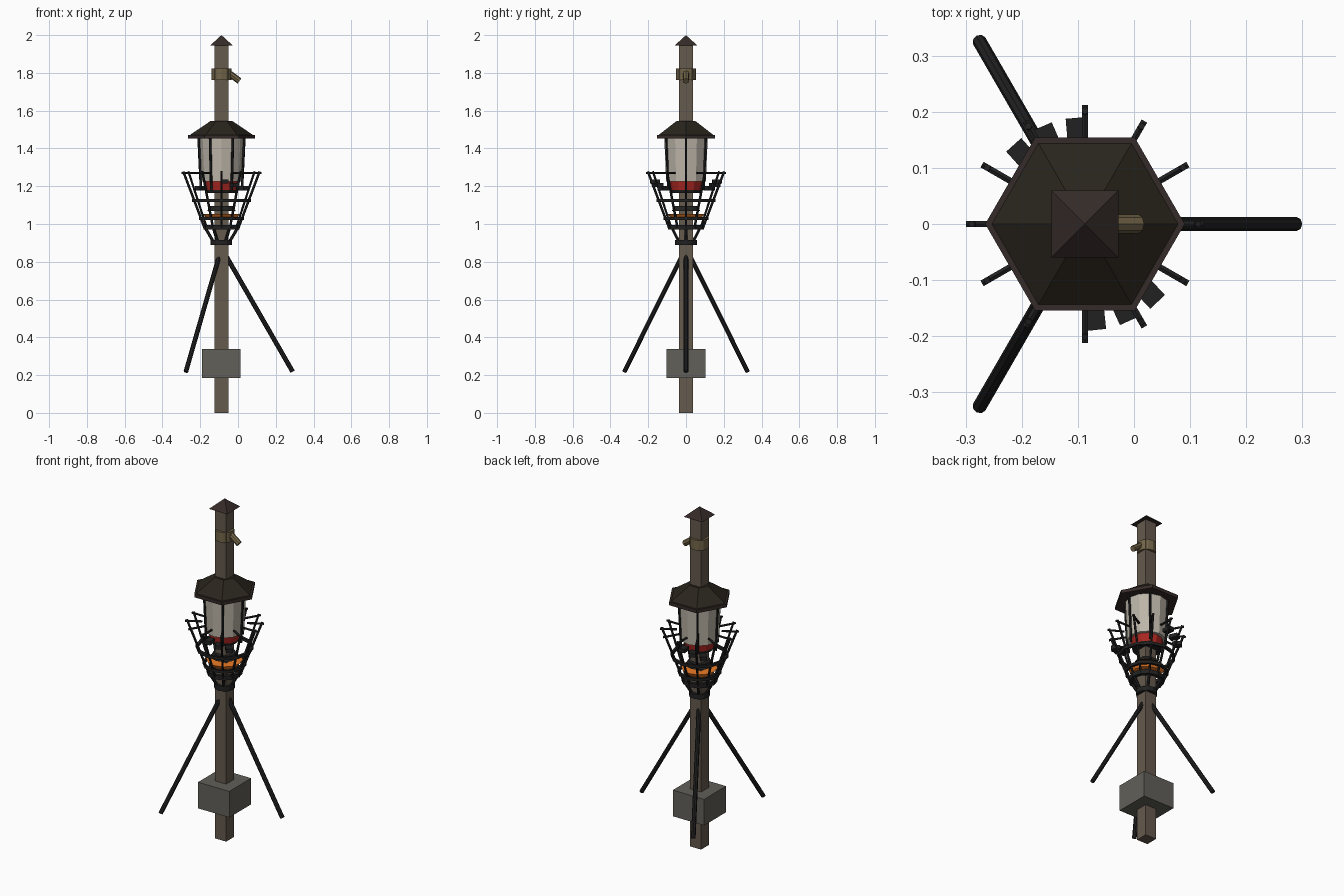
import bpy, math
from mathutils import Vector

if "Cube" in bpy.data.objects:
    bpy.data.objects.remove(bpy.data.objects["Cube"])

CX = -0.0875  # axis of the post


def mat(name, r, g, b):
    m = bpy.data.materials.new(name)
    m.diffuse_color = (r, g, b, 1)
    m.use_nodes = True
    m.node_tree.nodes["Principled BSDF"].inputs["Base Color"].default_value = m.diffuse_color
    return m


WOOD = mat("wood", .13, .10, .075)
IRON = mat("iron", .014, .015, .014)
ROOF = mat("roof", .022, .018, .012)
TRIM = mat("trim", .035, .024, .021)
STONE = mat("stone", .12, .115, .10)
GLASS = mat("glass", .50, .46, .39)
RED = mat("red", .40, .02, .015)
EMBER = mat("ember", .85, .20, .02)
ROPE = mat("rope", .17, .13, .065)


def finish(name, m):
    o = bpy.context.object
    o.name = name
    o.data.materials.append(m)
    return o


def box(name, loc, size, m, rz=0):
    bpy.ops.mesh.primitive_cube_add(size=1, location=loc, rotation=(0, 0, rz))
    o = bpy.context.object
    o.scale = size
    return finish(name, m)


def frustum(name, z0, z1, r0, r1, n, m, rz=0):
    bpy.ops.mesh.primitive_cone_add(vertices=n, radius1=r0, radius2=r1, depth=z1 - z0,
                                    location=(CX, 0, (z0 + z1) / 2), rotation=(0, 0, rz))
    return finish(name, m)


def polar(deg, r, z):
    a = math.radians(deg)
    return Vector((CX + r * math.cos(a), r * math.sin(a), z))


def rod(name, a, b, r, m, n=6):
    d = b - a
    bpy.ops.mesh.primitive_cylinder_add(vertices=n, radius=r, depth=d.length, location=(a + b) / 2,
                                        rotation=d.to_track_quat('Z', 'Y').to_euler())
    return finish(name, m)


def ring(name, z, r, h, t, m, n=12):
    # flat-sided hoop from a closed square profile spun round the post
    prof = [(r - t, z - h), (r, z - h), (r, z + h), (r - t, z + h)]
    verts = [polar(360 * i / n, p[0], p[1]) for i in range(n) for p in prof]
    faces = [(4 * i + k, 4 * ((i + 1) % n) + k, 4 * ((i + 1) % n) + (k + 1) % 4, 4 * i + (k + 1) % 4)
             for i in range(n) for k in range(4)]
    me = bpy.data.meshes.new(name)
    me.from_pydata(verts, [], faces)
    o = bpy.data.objects.new(name, me)
    bpy.context.collection.objects.link(o)
    me.materials.append(m)
    return o


# post, cap and footing
box("post", (CX, 0, .975), (.072, .072, 1.95), WOOD)
frustum("post_cap", 1.945, 2.0, .085, 0, 4, TRIM, math.pi / 4)
box("footing_block", (CX, 0, .262), (.204, .204, .154), STONE)

# rope band with its loose end
frustum("rope_band", 1.762, 1.822, .052, .052, 12, ROPE)
rod("rope_end", Vector((-.05, 0, 1.80)), Vector((.008, 0, 1.757)), .017, ROPE, 8)

# tripod struts
for i in range(3):
    rod("strut", polar(120 * i, .025, .83), polar(120 * i, .377, .218), .0125, IRON, 8)

# hexagonal roof and eave
frustum("roof_eave", 1.452, 1.472, .178, .178, 6, TRIM, math.pi / 6)
frustum("roof", 1.472, 1.545, .166, .058, 6, ROOF, math.pi / 6)

# lantern
frustum("lantern_glass", 1.225, 1.453, .105, .115, 12, GLASS)
frustum("lantern_red_base", 1.18, 1.225, .08, .088, 12, RED)
frustum("lantern_floor", 1.165, 1.18, .075, .08, 12, IRON)
for i in range(6):
    rod("lantern_bar", polar(60 * i, .108, 1.18), polar(60 * i, .121, 1.455), .007, IRON)

# basket of outward leaning rods with hooked tips
for i in range(12):
    a = 30 * i
    rod("basket_rod", polar(a, .088, .975), polar(a, .202, 1.278), .0065, IRON)
    rod("basket_hook", polar(a, .12, 1.27), polar(a, .212, 1.27), .0065, IRON)
ring("basket_mid_hoop", 1.125, .155, .008, .014, IRON)
ring("basket_low_hoop", 1.03, .118, .008, .014, IRON)
ring("basket_base_hoop", .983, .096, .012, .022, IRON)

# two arcs of small plates
for start in (95, 276):
    for k in range(3):
        a = start + 18.5 * k
        box("arc_plate", polar(a, .165, 1.225 - .018 * k), (.05, .036, .022), IRON, math.radians(a))

# ember bowl and burner
frustum("ember_bowl", 1.025, 1.052, .075, .098, 12, EMBER)
frustum("burner", 1.07, 1.095, .075, .06, 12, IRON)

# collar and brackets carrying the basket
frustum("collar", .888, .916, .057, .057, 12, IRON)
for i in range(6):
    rod("bracket", polar(60 * i, .045, .91), polar(60 * i, .086, .98), .008, IRON)
